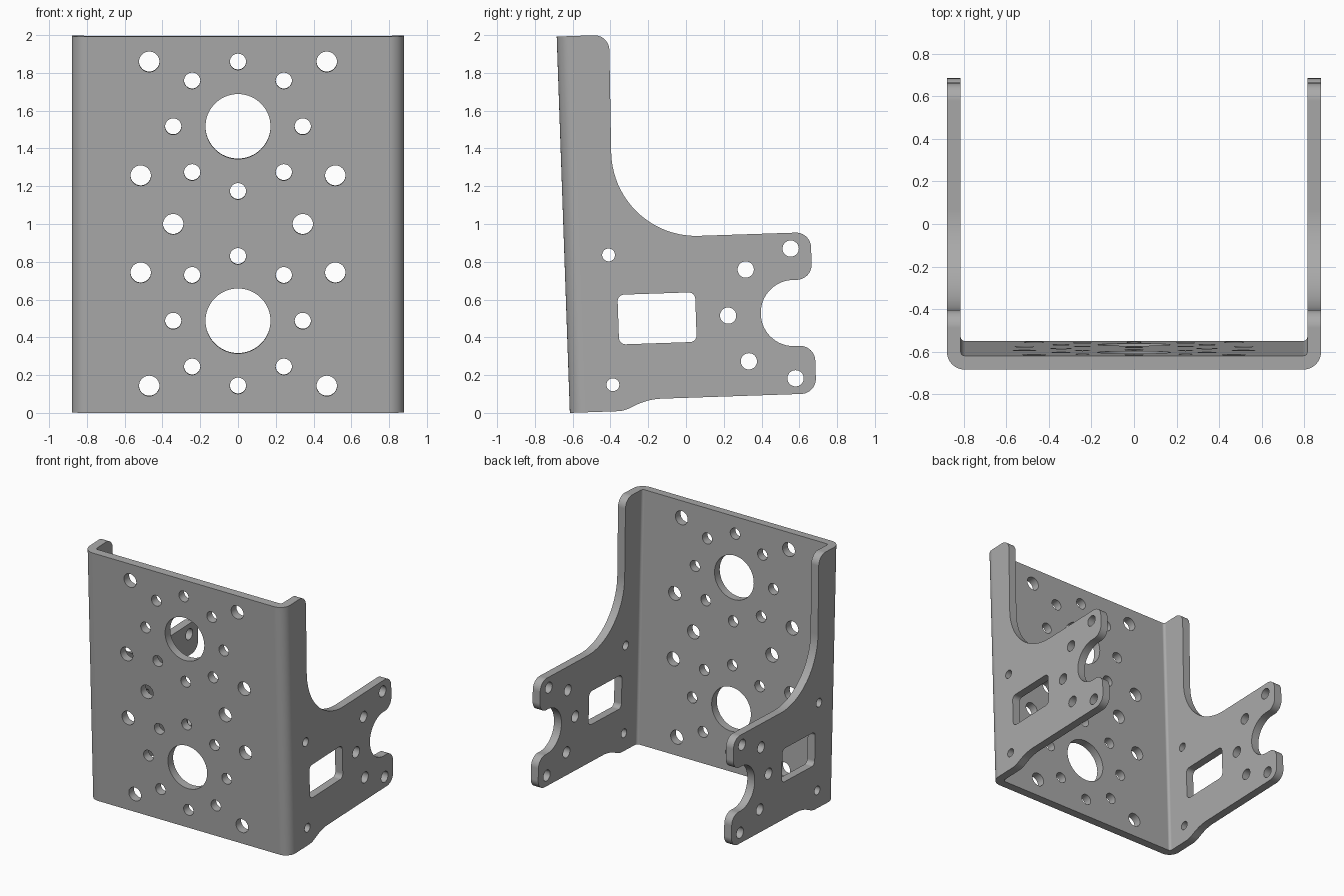
import bpy
import bmesh
from math import cos, sin, pi, radians
from mathutils import Matrix, Vector

default = bpy.data.objects.get("Cube")
if default:
    bpy.data.objects.remove(default, do_unlink=True)

WIDTH = 0.88       # half width of the channel
SHEET = 0.065      # sheet thickness
# The channel leans slightly forward about its bottom front edge
LEAN = Matrix.Translation((0, -0.615, 0)) @ Matrix.Rotation(radians(2), 4, "X")


def rounded(corners, steps=14):
    """Outline from (u, v, radius) corners, each replaced by an arc."""
    out = []
    for i, (u, v, r) in enumerate(corners):
        p = Vector((u, v))
        if r == 0:
            out.append(p)
            continue
        a = (Vector(corners[i - 1][:2]) - p).normalized()
        b = (Vector(corners[(i + 1) % len(corners)][:2]) - p).normalized()
        half = a.angle(b) / 2
        centre = p + (a + b).normalized() * (r / sin(half))
        start = p + a * (r * cos(half) / sin(half)) - centre
        sweep = start.angle_signed(p + b * (r * cos(half) / sin(half)) - centre)
        for k in range(steps + 1):
            t = -sweep * k / steps
            out.append(centre + Matrix.Rotation(t, 2) @ start)
    return out


def circle(u, v, r, n=40):
    return [Vector((u + r * cos(2 * pi * k / n), v + r * sin(2 * pi * k / n)))
            for k in range(n)]


def prism(bm, outline, place, low, high):
    """Extrude an outline between two depths; place maps (u, v, depth) to 3D."""
    rings = [[bm.verts.new(place(p.x, p.y, d)) for p in outline] for d in (low, high)]
    n = len(outline)
    bm.faces.new(rings[0])
    bm.faces.new(rings[1][::-1])
    for i in range(n):
        j = (i + 1) % n
        bm.faces.new((rings[0][j], rings[0][i], rings[1][i], rings[1][j]))


def make_object(name, bm):
    bmesh.ops.recalc_face_normals(bm, faces=bm.faces)
    mesh = bpy.data.meshes.new(name)
    bm.to_mesh(mesh)
    bm.free()
    ob = bpy.data.objects.new(name, mesh)
    bpy.context.collection.objects.link(ob)
    return ob


def boolean(ob, cutter, operation):
    mod = ob.modifiers.new("cut", "BOOLEAN")
    mod.operation = operation
    mod.solver = "EXACT"
    mod.object = cutter
    bpy.context.view_layer.objects.active = ob
    bpy.ops.object.modifier_apply(modifier=mod.name)
    bpy.data.objects.remove(cutter, do_unlink=True)


def from_above(u, v, d):
    return LEAN @ Vector((u, v, d))


def from_front(u, v, d):
    return LEAN @ Vector((u, d, v))


def from_side(u, v, d):
    return Vector((d, u, v))


# Bent sheet: U-shaped channel
inner = WIDTH - SHEET
bm = bmesh.new()
prism(bm, rounded([
    (-WIDTH, 1.5, 0), (-WIDTH, 0, 0.085), (WIDTH, 0, 0.085), (WIDTH, 1.5, 0),
    (inner, 1.5, 0), (inner, SHEET, 0.02), (-inner, SHEET, 0.02), (-inner, 1.5, 0),
]), from_above, -0.2, 2.2)
bracket = make_object("mounting_bracket", bm)

# Side outline that trims both flanges
bm = bmesh.new()
prism(bm, rounded([
    (-0.8, -0.0065, 0), (-0.33, 0.01, 0.15), (-0.2, 0.073, 0.35),
    (0.69, 0.103, 0.08), (0.682, 0.357, 0.08),
    (0.402, 0.348, 0.174), (0.39, 0.698, 0.174),
    (0.667, 0.707, 0.08), (0.66, 0.957, 0.08),
    (-0.388, 0.922, 0.45), (-0.407, 2.002, 0.08), (-0.8, 1.988, 0),
], 20), from_side, -1, 1)
boolean(bracket, make_object("flange_outline", bm), "INTERSECT")

# Flange openings: window and bolt holes through both sides
bm = bmesh.new()
prism(bm, rounded([
    (-0.363, 0.625, 0.035), (0.048, 0.639, 0.035),
    (0.057, 0.376, 0.035), (-0.354, 0.362, 0.035),
], 8), from_side, -1, 1)
for y, z, r in [(-0.41, 0.836, 0.034), (-0.387, 0.149, 0.034), (0.223, 0.515, 0.043),
                (0.316, 0.759, 0.043), (0.333, 0.273, 0.043),
                (0.554, 0.87, 0.043), (0.58, 0.183, 0.043)]:
    prism(bm, circle(y, z, r), from_side, -1, 1)

# Front plate openings: two bores with bolt circles
for z in (1.517, 0.487):
    prism(bm, circle(0, z, 0.172, 64), from_front, -0.05, 0.1)
    for k in range(8):
        a = k * pi / 4
        prism(bm, circle(0.343 * cos(a), z + 0.343 * sin(a), 0.043), from_front, -0.05, 0.1)

# Front plate openings: larger mounting holes
for side in (-1, 1):
    for x, z in [(0.47, 1.86), (0.515, 1.257), (0.343, 1.0), (0.515, 0.743), (0.47, 0.143)]:
        prism(bm, circle(side * x, z, 0.054), from_front, -0.05, 0.1)
boolean(bracket, make_object("hole_cutters", bm), "DIFFERENCE")

# Grey metal finish
metal = bpy.data.materials.new("grey_metal")
metal.use_nodes = True
colour = (0.4, 0.4, 0.4, 1)
metal.diffuse_color = colour
for node in metal.node_tree.nodes:
    if node.type == "BSDF_PRINCIPLED":
        node.inputs["Base Color"].default_value = colour
bracket.data.materials.clear()
bracket.data.materials.append(metal)

# Smooth bends with crisp edges
bpy.ops.object.select_all(action="DESELECT")
bracket.select_set(True)
bpy.context.view_layer.objects.active = bracket
bpy.ops.object.shade_smooth_by_angle(angle=radians(30))
weighted = bracket.modifiers.new("even_shading", "WEIGHTED_NORMAL")
weighted.keep_sharp = True
